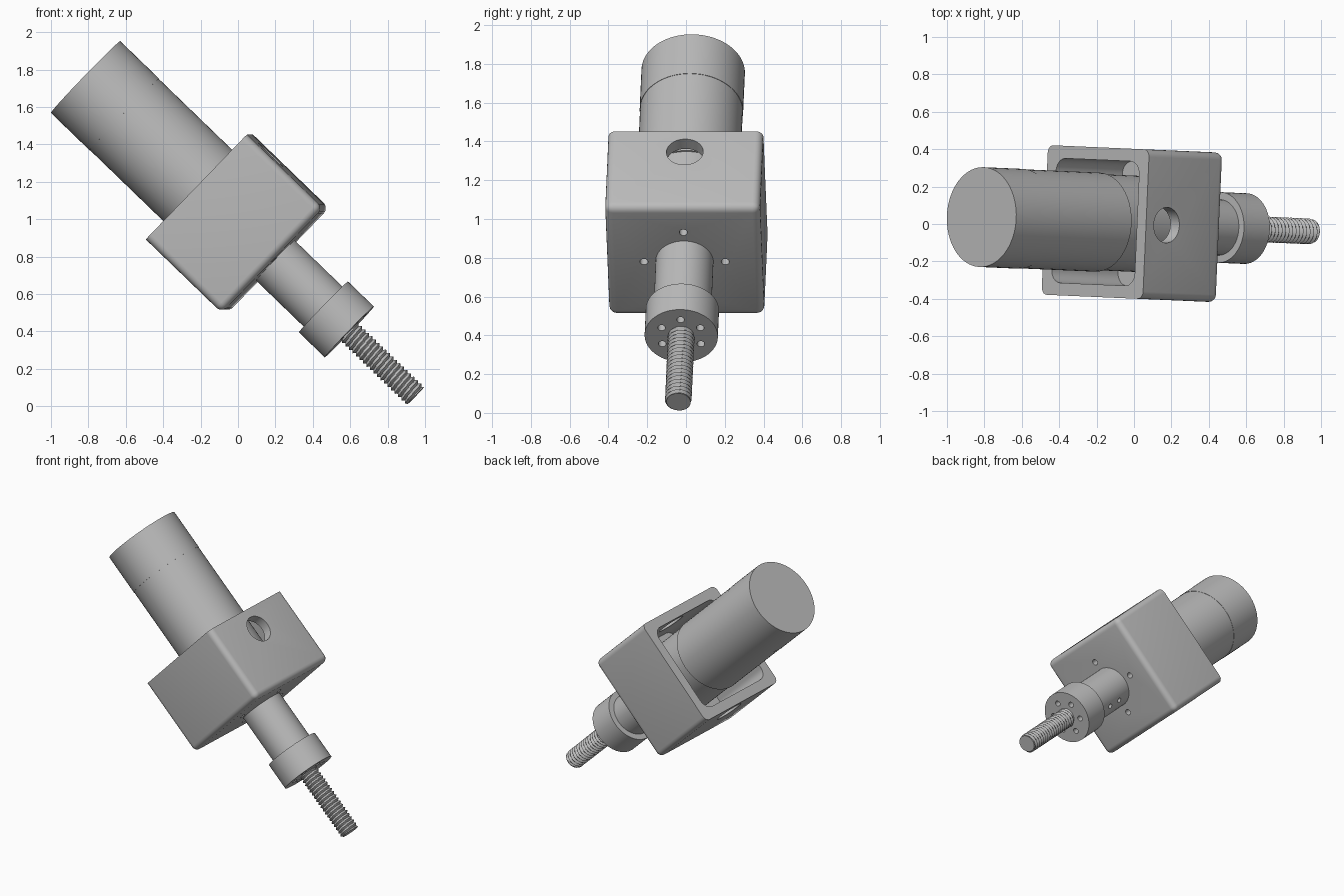
import bpy, bmesh, math
from mathutils import Matrix, Vector

if "Cube" in bpy.data.objects:
    bpy.data.objects.remove(bpy.data.objects["Cube"])

# Local frame: Z runs along the tool axis (from motor end to screw tip), X is the box "top" side
TILT, YAW = math.radians(44), math.radians(-2.5)
c, s = math.cos(TILT), math.sin(TILT)
basis = Matrix(((s, 0, c), (0, -1, 0), (c, 0, -s))).to_4x4()
FRAME = Matrix.Translation((-0.815, 0.037, 1.76)) @ Matrix.Rotation(YAW, 4, 'Z') @ basis

grey = bpy.data.materials.new("plain_grey")
grey.diffuse_color = (0.5, 0.5, 0.5, 1)
grey.use_nodes = True
grey.node_tree.nodes["Principled BSDF"].inputs["Base Color"].default_value = grey.diffuse_color


def make(name, bm):
    bmesh.ops.recalc_face_normals(bm, faces=bm.faces)
    me = bpy.data.meshes.new(name)
    bm.to_mesh(me)
    bm.free()
    ob = bpy.data.objects.new(name, me)
    bpy.context.collection.objects.link(ob)
    ob.matrix_world = FRAME
    me.materials.append(grey)
    return ob


def activate(ob):
    bpy.ops.object.select_all(action='DESELECT')
    ob.select_set(True)
    bpy.context.view_layer.objects.active = ob


def smooth(ob):
    activate(ob)
    bpy.ops.object.shade_smooth_by_angle(angle=math.radians(30))


def cut(ob, cutter):
    activate(ob)
    cutter.hide_render = True
    m = ob.modifiers.new("cut", 'BOOLEAN')
    m.operation, m.solver, m.object = 'DIFFERENCE', 'EXACT', cutter
    bpy.ops.object.modifier_apply(modifier=m.name)
    bpy.data.objects.remove(cutter)


def surface(bm, rings, cap=True):
    """Skin a list of closed point rings and cap both ends."""
    vs = [[bm.verts.new(p) for p in r] for r in rings]
    n = len(vs[0])
    for a, b in zip(vs, vs[1:]):
        for j in range(n):
            bm.faces.new((a[j], a[(j + 1) % n], b[(j + 1) % n], b[j]))
    bm.faces.new(vs[0][::-1])
    bm.faces.new(vs[-1])


def lathe(name, profile, n=64):
    bm = bmesh.new()
    surface(bm, [[(r * math.cos(t * math.tau / n), r * math.sin(t * math.tau / n), z)
                  for t in range(n)] for r, z in profile])
    return make(name, bm)


def box(bm, hx, hy, z0, z1, radius, keep, seg=5):
    """Block with rounded edges wherever keep(edge) is true."""
    bmesh.ops.create_cube(bm, size=1, matrix=Matrix.Translation((0, 0, (z0 + z1) / 2))
                          @ Matrix.Diagonal((2 * hx, 2 * hy, z1 - z0, 1)))
    edges = [e for e in bm.edges if keep(e)]
    bmesh.ops.bevel(bm, geom=edges, offset=radius, segments=seg, profile=0.5, affect='EDGES')


def drills(name, holes, n=24):
    """Cutter made of cylinders given as (centre, direction, radius, length)."""
    bm = bmesh.new()
    for p, d, r, length in holes:
        rot = Vector((0, 0, 1)).rotation_difference(Vector(d)).to_matrix().to_4x4()
        bmesh.ops.create_cone(bm, cap_ends=True, segments=n, radius1=r, radius2=r, depth=length,
                              matrix=Matrix.Translation(p) @ rot)
    return make(name, bm)


# Housing: rounded block, open at the motor end
B0, B1 = 0.847, 1.412
bm = bmesh.new()
box(bm, 0.39, 0.40, B0, B1, 0.04, lambda e: max(v.co.z for v in e.verts) > B0 + 0.1)
housing = make("housing", bm)
bm = bmesh.new()
box(bm, 0.32, 0.333, B0 - 0.2, 1.34, 0.07,
    lambda e: abs(e.verts[0].co.z - e.verts[1].co.z) > 0.1, 8)
cut(housing, make("cavity_cutter", bm))
# Side holes through the housing and four screw holes in its front
cut(housing, drills("side_hole_cutter", [((0, 0, 1.0), (1, 0, 0), 0.095, 1.2)], 48))
cut(housing, drills("screw_cutter", [((0.21 * x, 0.21 * y, B1), (0, 0, 1), 0.021, 0.11)
                                     for x, y in ((1, 0), (0, 1), (-1, 0), (0, -1))]))
smooth(housing)

# Motor: end cap, body and the narrower part inside the housing
smooth(lathe("motor_cap", [(0.267, 0), (0.267, 0.29)]))
smooth(lathe("motor_body", [(0.265, 0.29), (0.265, 0.86), (0.257, 0.86), (0.257, 1.338)]))

# Shaft and collar in one turned piece, with drilled holes
shaft = lathe("shaft_and_collar", [(0.149, 1.345), (0.149, 1.77), (0.189, 1.77), (0.189, 1.962)])
q = math.sqrt(0.5)
cut(shaft, drills("collar_cutter",
    [((0.115 * math.cos(k * math.pi / 3), 0.115 * math.sin(k * math.pi / 3), 1.962),
      (0, 0, 1), 0.02, 0.12) for k in range(6)]
    + [((-0.149 * q, -0.149 * q, z), (-q, -q, 0), 0.018, 0.08) for z in (1.53, 1.64)]))
smooth(shaft)

# Threaded rod: helical triangular groove
Z0, Z1, PITCH, N, STEP = 1.95, 2.455, 0.026, 32, 0.00325
rows = int((Z1 - Z0) / STEP)
rings = []
for i in range(rows + 1):
    z = Z0 + (Z1 - Z0) * i / rows
    ring = []
    for j in range(N):
        phase = ((z - Z0) / PITCH - j / N) % 1
        r = 0.07 - 0.014 * abs(2 * phase - 1)
        if i >= rows - 3:
            r = min(r, 0.064)
        a = j * math.tau / N
        ring.append((r * math.cos(a), r * math.sin(a), z))
    rings.append(ring)
bm = bmesh.new()
surface(bm, rings)
smooth(make("threaded_rod", bm))
